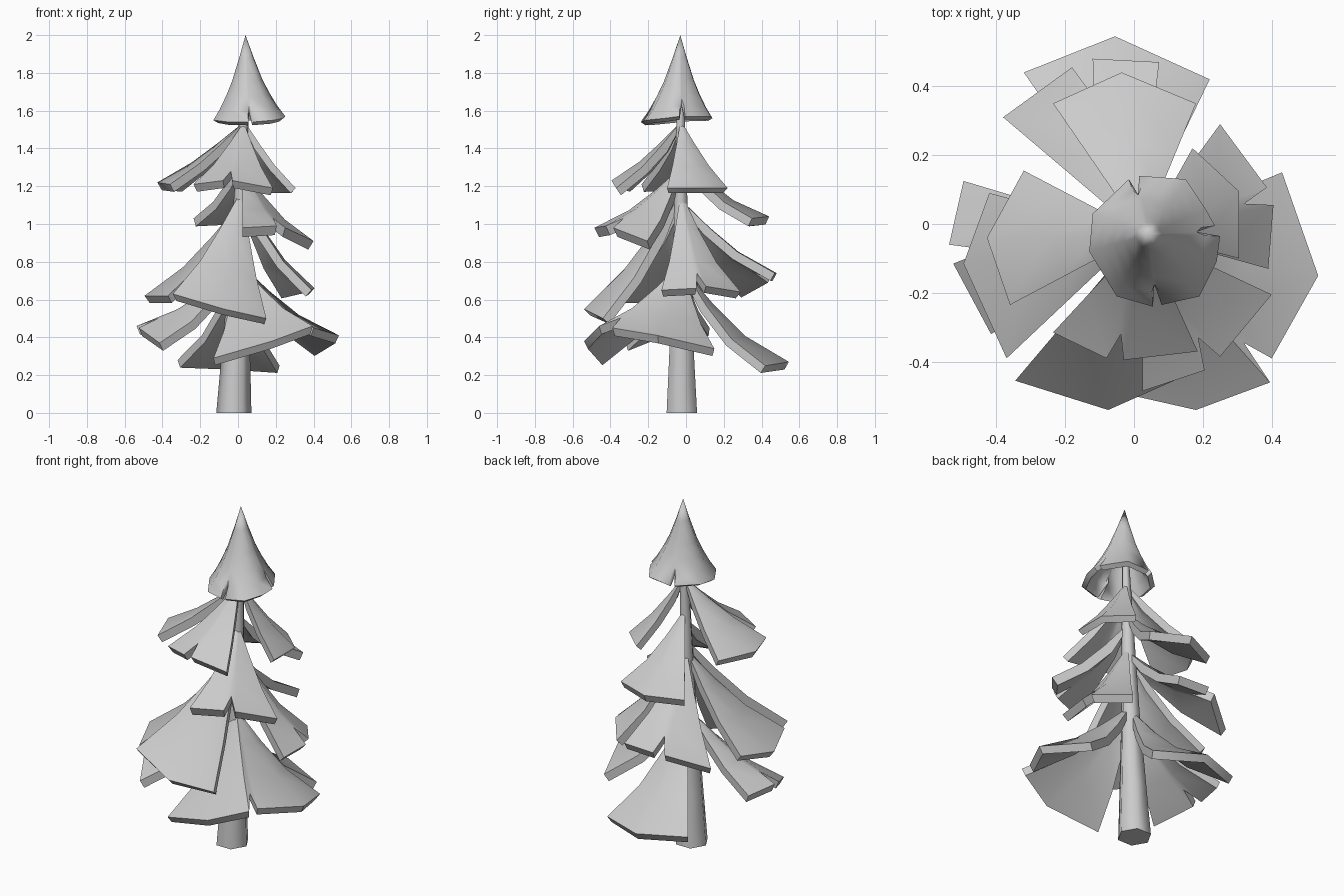
import bpy, bmesh, math
from mathutils import Vector

default = bpy.data.objects.get("Cube")
if default:
    bpy.data.objects.remove(default, do_unlink=True)

grey = bpy.data.materials.new("plain_grey")
grey.use_nodes = True
colour = (0.6, 0.6, 0.6, 1)
grey.diffuse_color = colour
grey.node_tree.nodes["Principled BSDF"].inputs["Base Color"].default_value = colour

CROWN_PROFILE = [(0, 0), (0.2, 0.27), (0.42, 0.54), (0.6, 0.71), (0.8, 0.87), (1, 1)]


def finish(name, bm, angle):
    """Turn a bmesh into an object that is smooth except at sharp edges."""
    bmesh.ops.remove_doubles(bm, verts=bm.verts[:], dist=0.0005)
    bmesh.ops.recalc_face_normals(bm, faces=bm.faces[:])
    mesh = bpy.data.meshes.new(name)
    bm.to_mesh(mesh)
    bm.free()
    mesh.materials.append(grey)
    obj = bpy.data.objects.new(name, mesh)
    bpy.context.collection.objects.link(obj)
    bpy.ops.object.select_all(action='DESELECT')
    bpy.context.view_layer.objects.active = obj
    obj.select_set(True)
    bpy.ops.object.shade_smooth_by_angle(angle=math.radians(angle))


def trunk_centre(z):
    return Vector((-0.022 + 0.034 * z, -0.022 - 0.004 * z, z))


def underside(column, thickness, apex, facing):
    """Points below a column, offset square to its slope."""
    lower = []
    for k, co in enumerate(column):
        run = column[min(k + 1, len(column) - 1)] - column[max(k - 1, 0)]
        normal = facing * -run.z + Vector((0, 0, run.xy.length))
        reach = (co - apex).xy.length
        lower.append(co - normal.normalized() * min(thickness, reach))
    return lower


def sheet(name, apex, rim, notches, notch_reach, profile, thickness, closed=False):
    """Thick flared sheet from an apex to rim points, with V notches."""
    ends = []
    for i, point in enumerate(rim):
        ends.append((Vector(point), 1))
        if i in notches:
            after = Vector(rim[(i + 1) % len(rim)])
            ends.append(((Vector(point) + after) / 2, notch_reach))
    bm = bmesh.new()
    loops = []
    for end, reach in ends:
        column = []
        for k, (t, drop) in enumerate(profile):
            if t > reach:
                # Slide the row back along the slope to the notch
                t0, drop0 = profile[k - 1]
                t0 = min(t0, reach - 0.01 * (len(profile) - k))
                share = (reach - t0) / (t - t0)
                t = reach
                drop = drop0 + (drop - drop0) * share
            co = apex.lerp(end, t)
            co.z = apex.z + (end.z - apex.z) * drop
            column.append(co)
        flat = Vector((end.x - apex.x, end.y - apex.y, 0)).normalized()
        lower = underside(column, thickness, apex, flat)
        loops.append([bm.verts.new(co) for co in column + lower[::-1]])
    size = len(loops[0])
    pairs = list(zip(loops, loops[1:] + loops[:1]))
    for a, b in pairs if closed else pairs[:-1]:
        for k in range(size - 1):
            bm.faces.new((a[k], a[k + 1], b[k + 1], b[k]))
    if not closed:
        for side in (loops[0], loops[-1]):
            for k in range(size // 2 - 1):
                bm.faces.new((side[k], side[k + 1], side[-2 - k], side[-1 - k]))
        for a, b in pairs[:-1]:
            bm.faces.new((a[0], b[0], b[-1], a[-1]))
    finish(name, bm, 70 if closed else 40)


def branch(name, height, bend, rim, notches=(), thickness=0.047):
    profile = [(t, 1 - (1 - t) ** bend) for t in (0.05, 0.3, 0.6, 1)]
    sheet(name, trunk_centre(height), rim, notches, 0.8, profile, thickness)


# Trunk: tapered rings following a slight lean
bm = bmesh.new()
rings = []
SIDES = 6
for z, r in [(0, 0.093), (0.3, 0.076), (0.75, 0.052), (1.25, 0.035), (1.7, 0.02)]:
    c = trunk_centre(z)
    rings.append([bm.verts.new(c + Vector((r * math.cos(a), r * math.sin(a), 0)))
                  for a in (math.tau * i / SIDES for i in range(SIDES))])
for low, high in zip(rings, rings[1:]):
    for i in range(SIDES):
        j = (i + 1) % SIDES
        bm.faces.new((low[i], low[j], high[j], high[i]))
bm.faces.new(rings[0][::-1])
bm.faces.new(rings[-1])
finish("trunk", bm, 70)

# Crown: hollow flared cone with notched rim
sheet("crown", Vector((0.04, -0.03, 2)),
      [(-0.13, -0.08, 1.55), (-0.05, -0.21, 1.54), (0.055, -0.24, 1.54),
       (0.08, -0.235, 1.54), (0.19, -0.21, 1.55), (0.24, -0.11, 1.56),
       (0.25, -0.035, 1.57), (0.235, -0.005, 1.57), (0.21, 0.04, 1.57),
       (0.15, 0.13, 1.57), (0.015, 0.14, 1.56), (-0.015, 0.13, 1.56),
       (-0.12, 0.03, 1.56)],
      (2, 6, 10), 0.7, CROWN_PROFILE, 0.03, closed=True)

# Upper tier
branch("upper_left_branch", 1.55, 1.2,
       [(0.305, -0.1, 1.19), (0.305, 0.095, 1.19), (0.17, 0.22, 1.19)],
       thickness=0.038)
branch("upper_front_branch", 1.54, 1.25,
       [(-0.235, -0.315, 1.21), (-0.08, -0.39, 1.23),
        (-0.03, -0.395, 1.23), (0.185, -0.37, 1.19)], (1,))
branch("upper_right_branch", 1.54, 1.2,
       [(-0.32, 0.155, 1.21), (-0.427, -0.04, 1.22), (-0.36, -0.235, 1.21)])
branch("upper_back_branch", 1.36, 1.45,
       [(0.18, 0.35, 1.03), (-0.036, 0.44, 1.04), (-0.235, 0.35, 1.03)])

# Middle tier
branch("middle_front_branch", 1.3, 1.35,
       [(0.025, -0.485, 0.98), (0.205, -0.425, 0.99),
        (0.25, -0.385, 0.98), (0.4, -0.205, 0.91)], (1,), 0.055)
branch("middle_left_branch", 1.17, 1.35,
       [(0.39, -0.13, 0.65), (0.405, 0.055, 0.66),
        (0.386, 0.106, 0.67), (0.25, 0.29, 0.64)], (1,))
branch("large_front_branch", 1.18, 1.25,
       [(-0.345, -0.455, 0.63), (-0.075, -0.54, 0.55), (0.15, -0.44, 0.5)])
branch("middle_right_branch", 1.12, 1.3,
       [(-0.42, 0.09, 0.65), (-0.495, -0.115, 0.62), (-0.37, -0.39, 0.62)])
branch("middle_back_branch", 1.13, 1.35,
       [(0.073, 0.47, 0.74), (-0.12, 0.48, 0.74),
        (-0.18, 0.455, 0.73), (-0.38, 0.31, 0.65)], (1,))

# Lower tier
branch("lower_front_branch", 0.8, 1.4,
       [(-0.13, -0.47, 0.29), (0.18, -0.54, 0.38), (0.395, -0.46, 0.46),
        (0.4, -0.39, 0.45), (0.535, -0.15, 0.41), (0.43, 0.15, 0.34)], (2,))
branch("lower_right_branch", 0.78, 1.4,
       [(-0.495, 0.125, 0.45), (-0.537, -0.06, 0.46),
        (-0.525, -0.115, 0.45), (-0.415, -0.32, 0.37)], (1,))
branch("lower_back_branch", 0.78, 1.45,
       [(0.22, 0.42, 0.25), (-0.055, 0.545, 0.27), (-0.32, 0.44, 0.28)])
